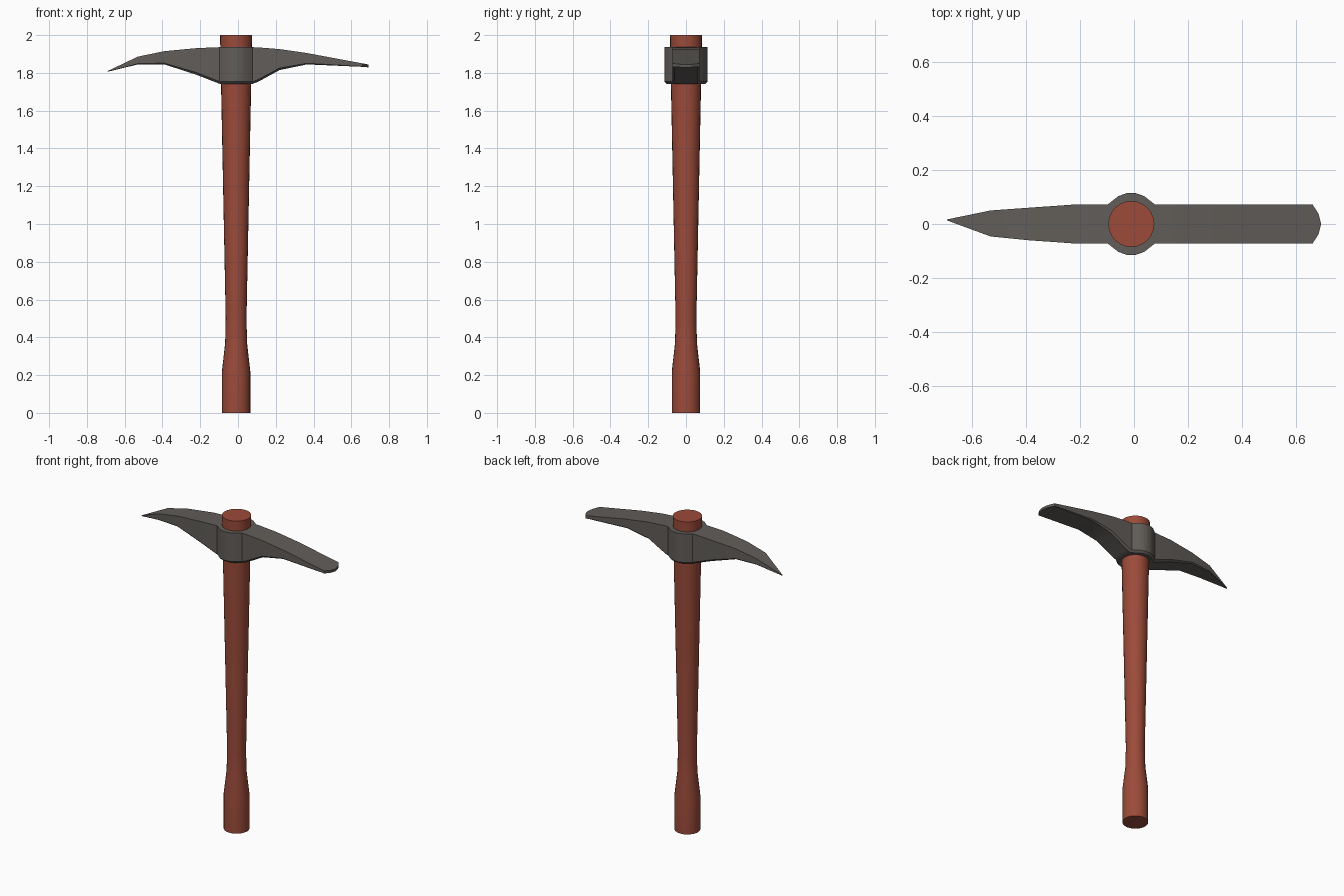
import bpy, bmesh, math
from mathutils import Vector

if "Cube" in bpy.data.objects:
    bpy.data.objects.remove(bpy.data.objects["Cube"])

CX = -0.01  # handle axis


def material(name, rgb):
    m = bpy.data.materials.new(name)
    m.diffuse_color = (*rgb, 1)
    m.use_nodes = True
    m.node_tree.nodes["Principled BSDF"].inputs["Base Color"].default_value = m.diffuse_color
    return m


def loft(name, rings, mat, angle):
    """Skin a list of equal-length closed rings and cap both ends."""
    bm = bmesh.new()
    loops = [[bm.verts.new(p) for p in ring] for ring in rings]
    n = len(loops[0])
    for a, b in zip(loops, loops[1:]):
        for i in range(n):
            j = (i + 1) % n
            bm.faces.new((a[i], a[j], b[j], b[i]))
    bm.faces.new(loops[0][::-1])
    bm.faces.new(loops[-1])
    bmesh.ops.recalc_face_normals(bm, faces=bm.faces)
    me = bpy.data.meshes.new(name)
    bm.to_mesh(me)
    bm.free()
    ob = bpy.data.objects.new(name, me)
    bpy.context.collection.objects.link(ob)
    me.materials.append(mat)
    bpy.ops.object.select_all(action='DESELECT')
    ob.select_set(True)
    bpy.context.view_layer.objects.active = ob
    bpy.ops.object.shade_smooth_by_angle(angle=math.radians(angle))
    return ob


wood = material("red_brown_wood", (0.33, 0.07, 0.042))
iron = material("dark_iron", (0.12, 0.11, 0.10))


# Handle: swollen grip, narrow neck, widening towards the head
def circle(r, z, n=24):
    return [Vector((CX + r * math.cos(t), r * math.sin(t), z))
            for t in (2 * math.pi * i / n for i in range(n))]


profile = [(0.075, 0), (0.075, 0.22), (0.058, 0.37), (0.055, 0.5), (0.085, 2.0)]
loft("handle", [circle(r, z) for r, z in profile], wood, 30)

# Head: one loft along x - pick point, round collar, flat blade
# (x, top z, bottom z, half width, y offset)
stations = [(-0.69, 1.810, 1.806, 0.002, 0.015),
            (-0.53, 1.886, 1.845, 0.048, 0.002),
            (-0.39, 1.915, 1.845, 0.060, 0),
            (-0.22, 1.931, 1.790, 0.072, 0)]
for dx, w in ((-0.087, 0.072), (-0.048, 0.103), (-0.017, 0.114),
              (0.017, 0.114), (0.048, 0.103), (0.087, 0.072)):
    stations.append((CX + dx, 1.936, 1.742, w, 0))
stations += [(0.105, 1.935, 1.752, 0.072, 0),
             (0.22, 1.926, 1.815, 0.072, 0),
             (0.365, 1.905, 1.845, 0.072, 0),
             (0.66, 1.850, 1.832, 0.072, 0),
             (0.682, 1.846, 1.830, 0.037, 0),
             (0.69, 1.844, 1.829, 0.006, 0)]


def section(x, top, bot, w, y):
    c = min(0.012, 0.1 * (top - bot), 0.3 * w)  # small chamfer underneath
    return [Vector((x, y - w, top)), Vector((x, y + w, top)),
            Vector((x, y + w, bot + c)), Vector((x, y + w - c, bot)),
            Vector((x, y - w + c, bot)), Vector((x, y - w, bot + c))]


loft("pick_head", [section(*s) for s in stations], iron, 28)
